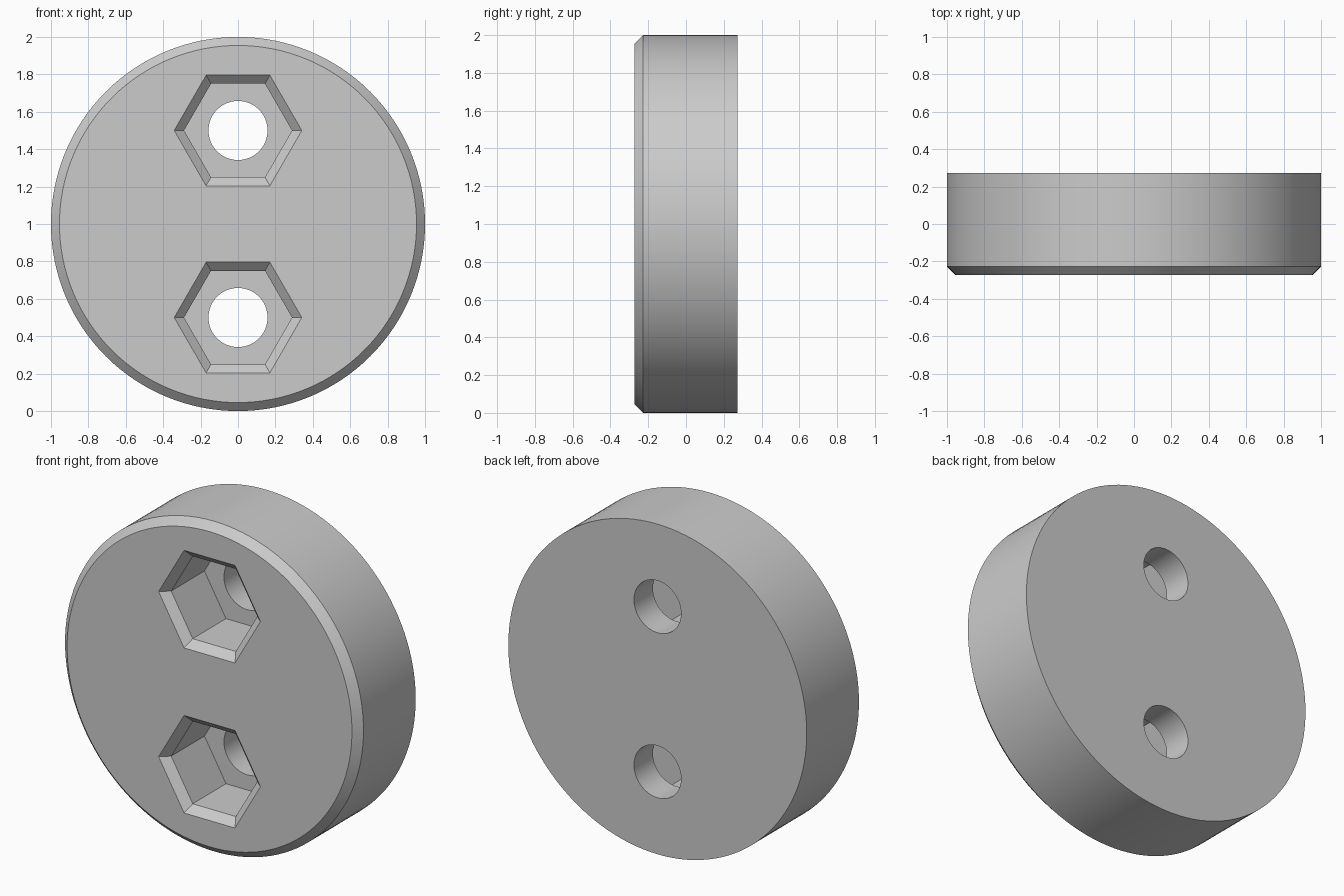
import bpy, bmesh
from math import cos, sin, pi

if "Cube" in bpy.data.objects:
    bpy.data.objects.remove(bpy.data.objects["Cube"], do_unlink=True)

HALF = 0.2727        # half thickness
BEVEL = 0.0455       # 45 degree chamfer
NUT = 0.25           # pocket, centre to flat
FLOOR = 0.091        # depth position of the pocket floor
BORE = 0.158

grey = bpy.data.materials.new("Light grey")
grey.use_nodes = True
colour = (0.6, 0.6, 0.6, 1)
grey.diffuse_color = colour
grey.node_tree.nodes["Principled BSDF"].inputs["Base Color"].default_value = colour


def turned(name, profile, sides, z):
    """Solid with rings of (y, radius) stacked along the y axis."""
    bm = bmesh.new()
    rings = [[bm.verts.new((r * cos(2 * pi * i / sides), y, z + r * sin(2 * pi * i / sides)))
              for i in range(sides)] for y, r in profile]
    for a, b in zip(rings, rings[1:]):
        for i in range(sides):
            j = (i + 1) % sides
            bm.faces.new((a[i], a[j], b[j], b[i]))
    bm.faces.new(rings[0])
    bm.faces.new(rings[-1])
    bmesh.ops.recalc_face_normals(bm, faces=bm.faces)
    mesh = bpy.data.meshes.new(name)
    bm.to_mesh(mesh)
    bm.free()
    mesh.materials.append(grey)
    obj = bpy.data.objects.new(name, mesh)
    bpy.context.collection.objects.link(obj)
    return obj


# Round body with a chamfered front rim
body = turned("disc_body", [(-HALF, 1 - BEVEL), (BEVEL - HALF, 1), (HALF, 1)], 128, 1)
bpy.context.view_layer.objects.active = body
body.select_set(True)


def cut(cutter):
    cutter.hide_render = True
    mod = body.modifiers.new("Cut", "BOOLEAN")
    mod.operation = "DIFFERENCE"
    mod.solver = "EXACT"
    mod.object = cutter
    bpy.ops.object.modifier_apply(modifier=mod.name)
    bpy.data.objects.remove(cutter, do_unlink=True)


# Two chamfered hexagonal pockets, each with a through bore
to_corner = 1 / cos(pi / 6)
for z in (0.5, 1.5):
    cut(turned("pocket_cutter", [(-HALF - BEVEL, (NUT + 2 * BEVEL) * to_corner),
                                 (BEVEL - HALF, NUT * to_corner),
                                 (FLOOR, NUT * to_corner)], 6, z))
    cut(turned("bore_cutter", [(0, BORE), (HALF + 0.1, BORE)], 64, z))

bpy.ops.object.shade_smooth_by_angle(angle=pi / 6)
